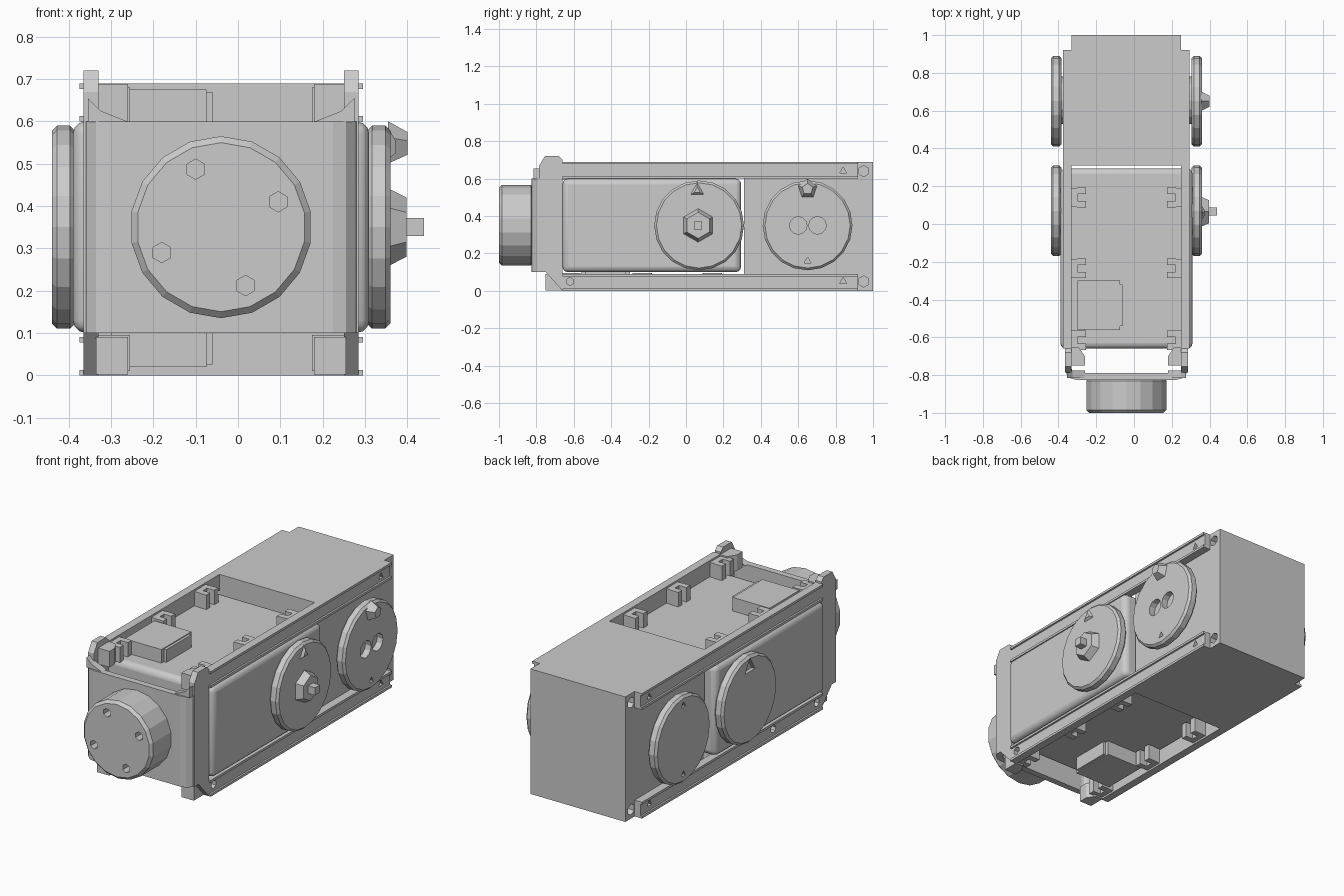
import bpy, bmesh, math
from mathutils import Matrix, Vector

if "Cube" in bpy.data.objects:
    bpy.data.objects.remove(bpy.data.objects["Cube"])

C = -0.04    # x of the chassis centre line
MID = 0.345  # height of the chassis centre line


def make(name, bm, bevel=0, segs=1):
    bmesh.ops.recalc_face_normals(bm, faces=bm.faces)
    me = bpy.data.meshes.new(name)
    bm.to_mesh(me)
    bm.free()
    ob = bpy.data.objects.new(name, me)
    bpy.context.collection.objects.link(ob)
    if bevel:
        m = ob.modifiers.new("bevel", 'BEVEL')
        m.width, m.segments, m.limit_method = bevel, segs, 'ANGLE'
        m.angle_limit = math.radians(40)
    return ob


def box(name, x, y, z, bevel=0, segs=1):
    bm = bmesh.new()
    bmesh.ops.create_cube(bm, size=1)
    for v in bm.verts:
        v.co = Vector([(a + b) / 2 + k * (b - a) for k, (a, b) in zip(v.co, (x, y, z))])
    return make(name, bm, bevel, segs)


def prism(name, pts, axis, lo, hi, bevel=0, segs=1):
    """Extrude a 2D outline along an axis: X takes (y,z), Y takes (x,z), Z takes (x,y)."""
    put = {'X': lambda a, b, t: (t, a, b), 'Y': lambda a, b, t: (a, t, b),
           'Z': lambda a, b, t: (a, b, t)}[axis]
    bm = bmesh.new()
    face = bm.faces.new([bm.verts.new(put(a, b, lo)) for a, b in pts])
    new = bmesh.ops.extrude_face_region(bm, geom=[face])['geom']
    bmesh.ops.translate(bm, verts=[v for v in new if isinstance(v, bmesh.types.BMVert)],
                        vec=Vector(put(0, 0, hi - lo)))
    return make(name, bm, bevel, segs)


def cyl(name, axis, start, end, a, z, r, n=20, r2=None, bevel=0, turn=0):
    """Cylinder or cone along X (a is y) or along Y (a is x)."""
    bm = bmesh.new()
    bmesh.ops.create_cone(bm, cap_ends=True, segments=n, radius1=r,
                          radius2=r if r2 is None else r2, depth=abs(end - start))
    d = Vector((1, 0, 0) if axis == 'X' else (0, 1, 0)) * (1 if end > start else -1)
    m = (start + end) / 2
    loc = (m, a, z) if axis == 'X' else (a, m, z)
    bm.transform(Matrix.Translation(loc) @ d.to_track_quat('Z', 'Y').to_matrix().to_4x4()
                 @ Matrix.Rotation(turn, 4, 'Z'))
    return make(name, bm, bevel)


def cut(ob, cutters):
    bpy.context.view_layer.objects.active = ob
    for c in cutters:
        m = ob.modifiers.new("hole", 'BOOLEAN')
        m.operation, m.object, m.solver = 'DIFFERENCE', c, 'EXACT'
    for m in list(ob.modifiers):
        bpy.ops.object.modifier_apply(modifier=m.name)
    for c in cutters:
        bpy.data.objects.remove(c)


def span(s, u0, u1):
    """x range on side s (-1 or 1), measured outward from the centre line."""
    return tuple(sorted((C + s * u0, C + s * u1)))


# main body and rear block
body = box("main_body", (C - .35, C + .35), (-.66, .295), (.1, .6), .03, 3)
rear = box("rear_block", (C - .29, C + .29), (.31, 1), (0, .69))
cut(rear, [cyl("cutter", 'X', C + s * .25, C + s * .35, .95, z, .03, 6)
           for s in (-1, 1) for z in (.05, .64)])

# circuit covers on the upper and lower decks
box("upper_cover", (-.30, -.075), (-.56, -.30), (.595, .675))
box("lower_cover", (-.30, -.075), (-.56, -.30), (.02, .105))
for z in ((.595, .67), (.025, .105)):
    box("cover_step", (-.08, -.06), (-.54, -.32), z)

for s in (-1, 1):
    side = "right" if s > 0 else "left"
    for level, f in (("upper", lambda z: z), ("lower", lambda z: 2 * MID - z)):
        # channel rails with small screw holes
        prof = [(.29, .6), (.335, .6), (.335, .613), (.325, .613), (.325, .677),
                (.335, .677), (.335, .69), (.29, .69)]
        rail = prism(f"{side}_{level}_rail", [(C + s * u, f(z)) for u, z in prof], 'Y', -.66, .92)
        cut(rail, [cyl("cutter", 'X', C + s * .30, C + s * .36, y, f(.64), .022, n)
                   for y, n in ((-.62, 6), (-.24, 8), (.84, 3))])
        # clips along the inside of each rail
        for y in (.14, -.235, -.615):
            zr = tuple(sorted((f(.595), f(.68))))
            box("clip_back", span(s, .26, .292), (y - .05, y + .05), zr)
            for d in (-.035, .035):
                box("clip_tab", span(s, .215, .262), (y + d - .017, y + d + .017), zr)
        # front corner gussets
        prism("corner_gusset", [(C + s * u, y) for u, y in
                                ((.295, -.75), (.22, -.75), (.22, -.70), (.25, -.655), (.295, -.655))],
              'Z', *sorted((f(.60), f(.688))))

    # cheeks of the front bracket
    x0, x1 = span(s, .29, .325)
    cheek = prism(f"{side}_bracket_cheek",
                  [(-.785, .1), (-.75, .1), (-.66, 0), (-.66, .70), (-.68, .72),
                   (-.755, .72), (-.785, .67)], 'X', x0, x1)
    cut(cheek, [cyl("cutter", 'X', x0 - .05, x1 + .05, -.715, z, .025, 3) for z in (.28, .54, .66)])

    # side wheels
    front = cyl(f"{side}_front_wheel", 'X', C + s * .345, C + s * .40, .07, MID + .005, .24, bevel=.012)
    back = cyl(f"{side}_rear_wheel", 'X', C + s * .345, C + s * .40, .65, MID + .005, .24, bevel=.012)
    cyl(f"{side}_rear_collar", 'X', C + s * .28, C + s * .35, .655, .35, .125, 16)
    if s > 0:
        cut(back, [cyl("cutter", 'X', .325, .45, y, .35, .047, 12) for y in (.6, .703)]
            + [cyl("cutter", 'X', .34, .45, .65, .16, .02, 3)])
        cyl("hub", 'X', .355, .398, .065, .35, .092, 6, .07)
        cyl("hub_shaft", 'X', .39, .44, .065, .35, .03, 4, turn=math.pi / 4)
        # raised pointers
        cyl("rear_wheel_pointer", 'X', .355, .40, .65, .545, .055, 5, .03)
        cyl("front_wheel_pointer", 'X', .355, .372, .06, .535, .05, 3, .02)
    else:
        cut(front, [cyl("cutter", 'X', -.41, -.46, .07, .35, .10, 5),
                    cyl("cutter", 'X', -.42, -.46, .07, .53, .05, 3)])
        cut(back, [cyl("cutter", 'X', -.42, -.46, .65, z, .02, 3) for z in (.16, .54)])
        cyl("recessed_hub", 'X', -.40, -.43, .07, .35, .065, 6, .045)

# front bracket: a U-shaped plate with rounded corners
def arc(s, r):
    cx, cy = C + s * .265, -.765
    a = [math.radians(15 * k * 2) for k in range(4)]
    return [(cx + s * r * math.cos(t), cy - r * math.sin(t)) for t in a]

outer = [(C + .325, -.66)] + arc(1, .06) + arc(-1, .06)[::-1] + [(C - .325, -.66)]
inner = [(C - .29, -.66)] + arc(-1, .025) + arc(1, .025)[::-1] + [(C + .29, -.66)]
prism("front_bracket", outer + inner, 'Z', .1, .6)

# corner flares joining the plate to the cheeks
for s in (-1, 1):
    prism("bracket_flare", [(C + s * .22, .599), (C + s * .315, .599), (C + s * .315, .655),
                            (C + s * .285, .625)], 'Y', -.815, -.775)

# front cap with four screw holes
cap = cyl("front_cap", 'Y', -.815, -1, C, .35, .215, 18, bevel=.015)
cut(cap, [cyl("cutter", 'Y', -.95, -1.05, x, z, .024, 6)
          for x, z in ((-.10, .487), (.095, .41), (-.18, .29), (.018, .212))])

# soft shading on the rounded body edges
bpy.ops.object.select_all(action='DESELECT')
body.select_set(True)
bpy.context.view_layer.objects.active = body
bpy.ops.object.shade_smooth_by_angle(angle=math.radians(35))
